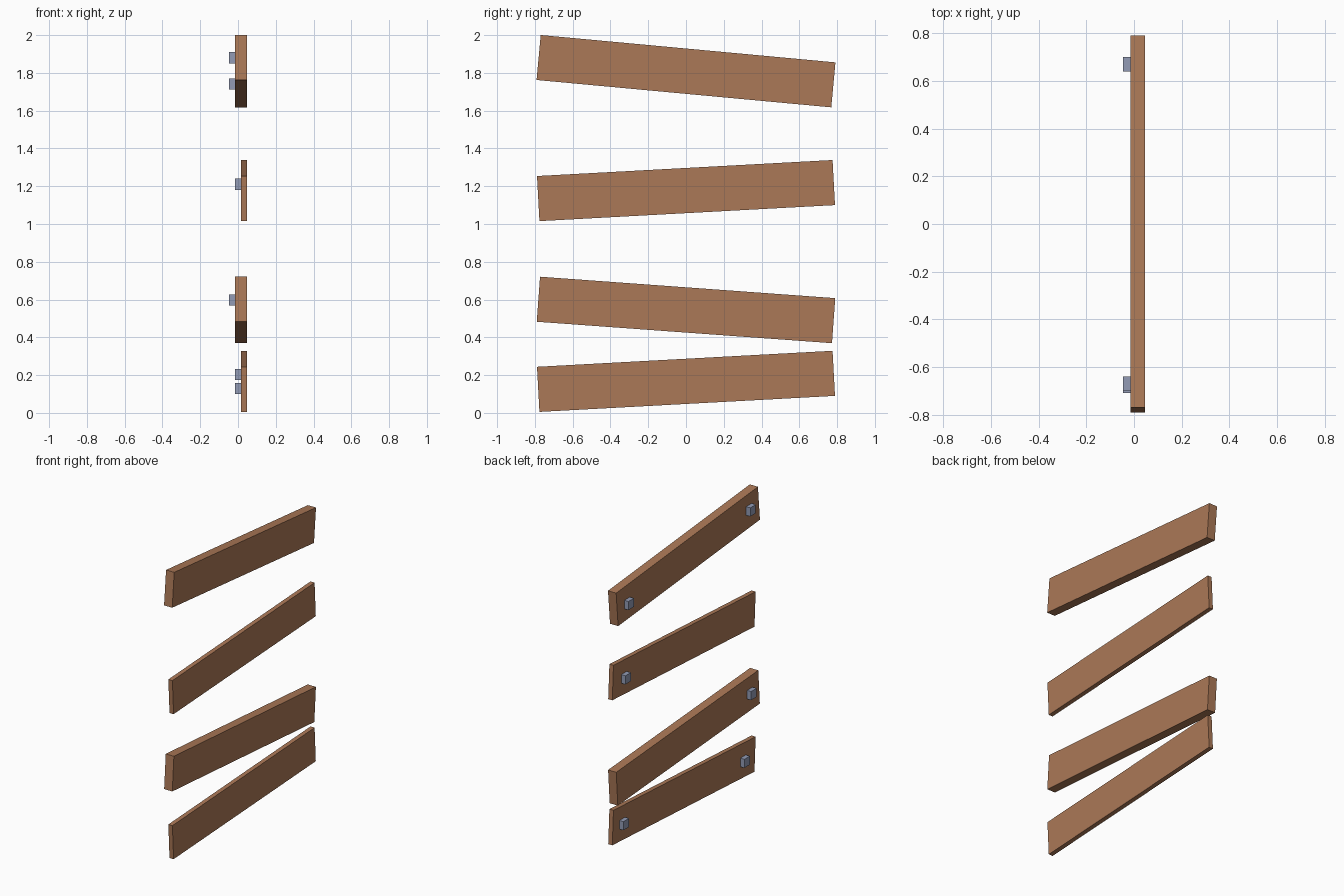
import bpy, bmesh, math
from mathutils import Matrix

if "Cube" in bpy.data.objects:
    bpy.data.objects.remove(bpy.data.objects["Cube"])


def make_material(name, rgb):
    m = bpy.data.materials.new(name)
    m.diffuse_color = (*rgb, 1)
    m.use_nodes = True
    m.node_tree.nodes["Principled BSDF"].inputs["Base Color"].default_value = m.diffuse_color
    return m


wood = make_material("brown wood", (0.41, 0.19, 0.095))
metal = make_material("blue grey metal", (0.29, 0.33, 0.46))


def box(name, centre, size, material, tilt=0.0):
    """Box tilted about the x axis (degrees)."""
    bm = bmesh.new()
    bmesh.ops.create_cube(bm, size=1, matrix=Matrix.Diagonal((*size, 1)))
    mesh = bpy.data.meshes.new(name)
    bm.to_mesh(mesh)
    bm.free()
    mesh.materials.append(material)
    ob = bpy.data.objects.new(name, mesh)
    ob.location = centre
    ob.rotation_euler.x = math.radians(tilt)
    bpy.context.collection.objects.link(ob)


LAYER = 0.0313          # thickness of one layer
FRONT = 1.5 * LAYER     # x of the shared outer face
LENGTH, HEIGHT = 1.567, 0.239

# planks: name, centre z, tilt, layers thick, (y, z) of the blocks behind
planks = [
    ("bottom", 0.167, 3.1, 1, [(0.68, 0.203), (-0.65, 0.129)]),
    ("lower", 0.545, -4.15, 2, [(-0.68, 0.598)]),
    ("middle", 1.177, 3.1, 1, [(0.66, 1.211)]),
    ("top", 1.809, -5.3, 2, [(0.67, 1.741), (-0.67, 1.881)]),
]

for name, z, tilt, layers, blocks in planks:
    thick = LAYER * layers
    box(name + "_plank", (FRONT - thick / 2, 0, z), (thick, LENGTH, HEIGHT), wood, tilt)
    # small mounting blocks on the inner face
    for i, (by, bz) in enumerate(blocks):
        box(f"{name}_block_{i + 1}", (FRONT - thick - LAYER / 2, by, bz),
            (LAYER, 0.06, 0.06), metal)
